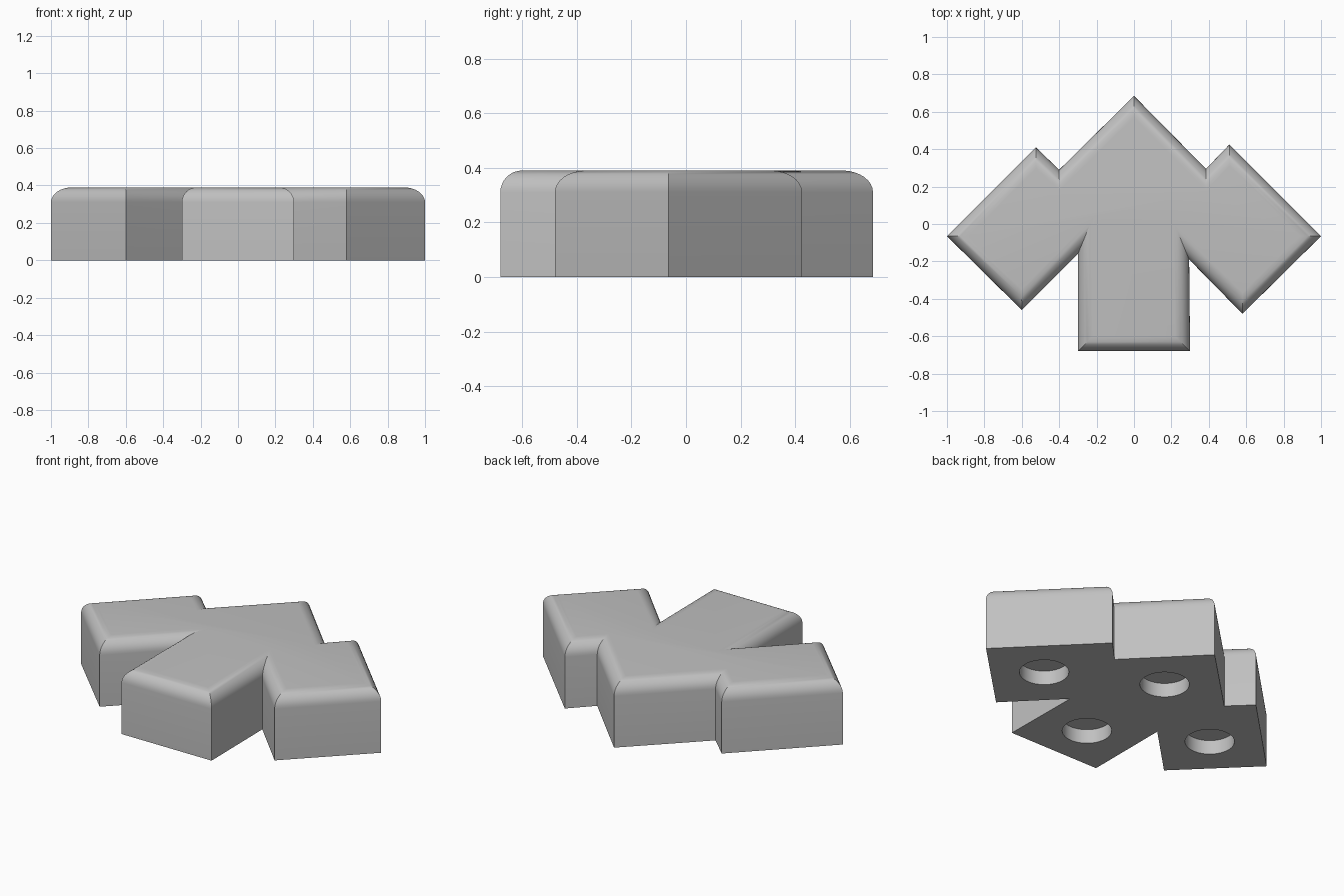
import bpy
import bmesh
from math import sin, cos, pi
from mathutils import Vector

cube = bpy.data.objects.get("Cube")
if cube:
    bpy.data.objects.remove(cube, do_unlink=True)

HEIGHT, FILLET, STEPS = 0.39, 0.08, 8
HOLE_RADIUS, HOLE_DEPTH = 0.135, 0.085

# Plan of the body, counter-clockwise: stem, left wing, point, right wing
OUTLINE = [Vector(p) for p in (
    (-0.3, -0.68), (0.3, -0.68), (0.295, -0.19), (0.58, -0.48), (1, -0.065),
    (0.51, 0.425), (0.385, 0.295), (0, 0.685), (-0.4, 0.29), (-0.525, 0.41),
    (-1, -0.065), (-0.6, -0.46), (-0.3, -0.16))]
HOLES = [(0.59, -0.06), (-0.59, -0.06), (0, 0.26), (0, -0.4)]

grey = bpy.data.materials.new("plain_grey")
grey.use_nodes = True
colour = (0.53, 0.53, 0.53, 1)
grey.diffuse_color = colour
grey.node_tree.nodes["Principled BSDF"].inputs["Base Color"].default_value = colour


def inset(points, distance):
    """Move every side of a closed outline inward, with mitred corners."""
    result = []
    for i, p in enumerate(points):
        a = (p - points[i - 1]).normalized()
        b = (points[(i + 1) % len(points)] - p).normalized()
        na, nb = Vector((-a.y, a.x)), Vector((-b.y, b.x))
        result.append(p + (na + nb) * distance / (1 + na.dot(nb)))
    return result


def make_object(name, bm):
    bmesh.ops.recalc_face_normals(bm, faces=bm.faces)
    mesh = bpy.data.meshes.new(name)
    bm.to_mesh(mesh)
    bm.free()
    mesh.materials.append(grey)
    obj = bpy.data.objects.new(name, mesh)
    bpy.context.collection.objects.link(obj)
    return obj


# Body: straight walls, then a quarter-round fillet up to the flat top
levels = [(0, 0)]
for i in range(STEPS + 1):
    angle = pi / 2 * i / STEPS
    levels.append((FILLET * (1 - cos(angle)), HEIGHT - FILLET * (1 - sin(angle))))
bm = bmesh.new()
rings = [[bm.verts.new((p.x, p.y, z)) for p in inset(OUTLINE, d)] for d, z in levels]
for low, high in zip(rings, rings[1:]):
    for i in range(len(low)):
        bm.faces.new((low[i - 1], low[i], high[i], high[i - 1]))
bm.faces.new(rings[0][::-1])
bm.faces.new(rings[-1])
body = make_object("arrow_body", bm)

# Round blind holes in the underside
bm = bmesh.new()
for x, y in HOLES:
    made = bmesh.ops.create_cone(bm, cap_ends=True, segments=48, radius1=HOLE_RADIUS,
                                 radius2=HOLE_RADIUS, depth=2 * HOLE_DEPTH)
    bmesh.ops.translate(bm, verts=made["verts"], vec=(x, y, 0))
cutter = make_object("hole_cutter", bm)
cutter.hide_render = True

bpy.ops.object.select_all(action="DESELECT")
body.select_set(True)
bpy.context.view_layer.objects.active = body
cut = body.modifiers.new("underside_holes", "BOOLEAN")
cut.operation, cut.solver, cut.object = "DIFFERENCE", "EXACT", cutter
bpy.ops.object.modifier_apply(modifier=cut.name)
bpy.data.objects.remove(cutter, do_unlink=True)
bpy.ops.object.shade_smooth_by_angle(angle=pi / 6)
